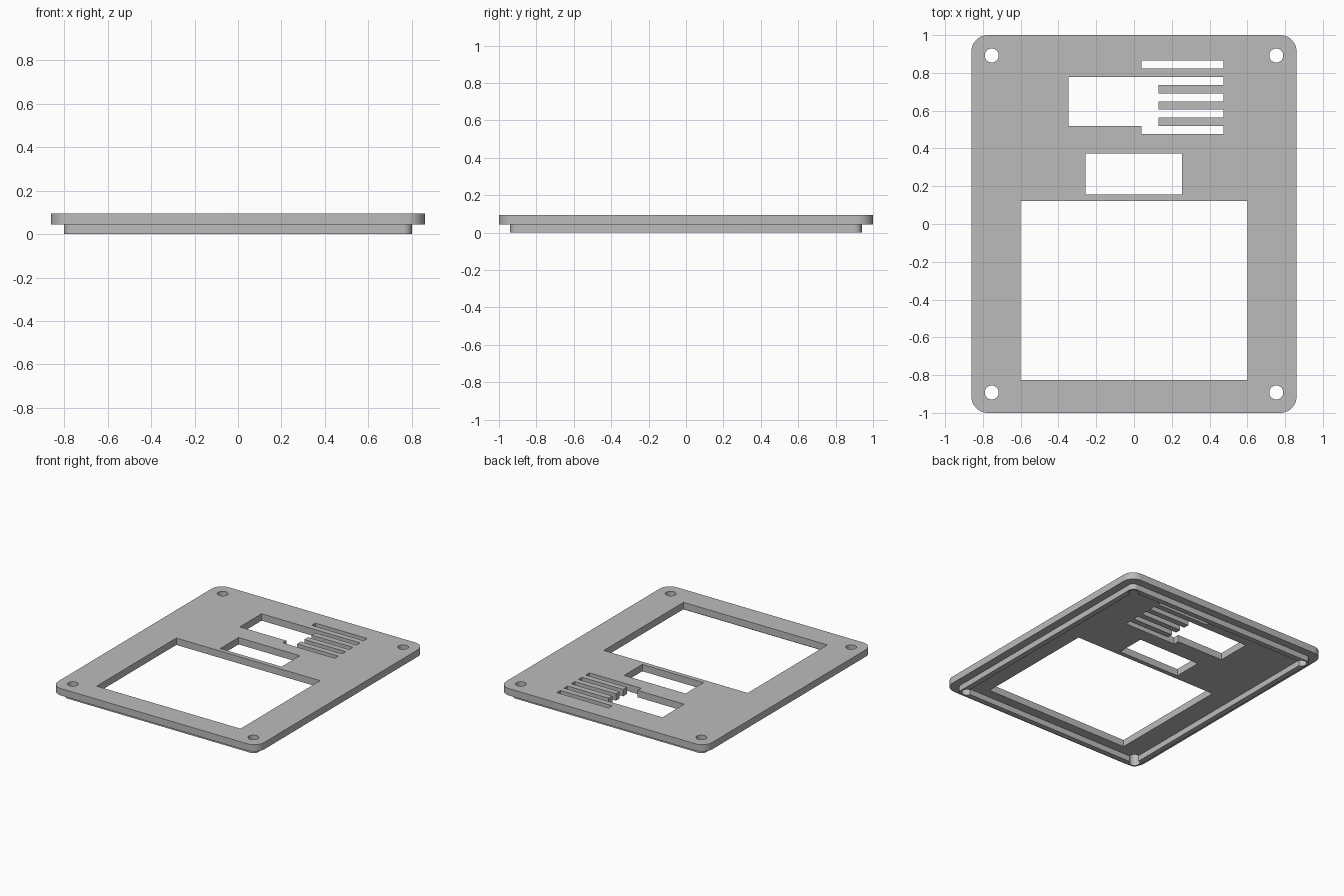
import bpy, bmesh
from math import sin, cos, pi

cube = bpy.data.objects.get("Cube")
if cube:
    bpy.data.objects.remove(cube, do_unlink=True)

grey = bpy.data.materials.new("plain grey")
grey.use_nodes = True
colour = (0.5, 0.5, 0.5, 1)
grey.diffuse_color = colour
grey.node_tree.nodes["Principled BSDF"].inputs["Base Color"].default_value = colour


def rect(x0, x1, y0, y1):
    return [(x0, y0), (x1, y0), (x1, y1), (x0, y1)]


def rounded(hx, hy, r, steps=10):
    """Centred rounded rectangle outline."""
    pts = []
    for k, (sx, sy) in enumerate([(1, 1), (-1, 1), (-1, -1), (1, -1)]):
        for i in range(steps + 1):
            a = (k + i / steps) * pi / 2
            pts.append((sx * (hx - r) + r * cos(a), sy * (hy - r) + r * sin(a)))
    return pts


def slab(name, outlines, z0, z1):
    """Extrude a filled outline, later outlines being openings."""
    curve = bpy.data.curves.new(name + "_outline", "CURVE")
    curve.dimensions = "2D"
    curve.fill_mode = "BOTH"
    curve.extrude = (z1 - z0) / 2
    for pts in outlines:
        spline = curve.splines.new("POLY")
        spline.points.add(len(pts) - 1)
        for p, (x, y) in zip(spline.points, pts):
            p.co = (x, y, 0, 1)
        spline.use_cyclic_u = True
    temp = bpy.data.objects.new(name + "_outline", curve)
    bpy.context.collection.objects.link(temp)
    bpy.context.view_layer.update()
    deps = bpy.context.evaluated_depsgraph_get()
    mesh = bpy.data.meshes.new_from_object(temp.evaluated_get(deps))
    bpy.data.objects.remove(temp, do_unlink=True)
    bm = bmesh.new()
    bm.from_mesh(mesh)
    bmesh.ops.remove_doubles(bm, verts=bm.verts, dist=0.0001)
    bmesh.ops.translate(bm, verts=bm.verts, vec=(0, 0, (z0 + z1) / 2))
    bmesh.ops.recalc_face_normals(bm, faces=bm.faces)
    bm.to_mesh(mesh)
    bm.free()
    mesh.materials.clear()
    mesh.materials.append(grey)
    obj = bpy.data.objects.new(name, mesh)
    bpy.context.collection.objects.link(obj)
    return obj


# Comb-shaped opening: a wide bay with grille slots running off one side
pitch, slot, right = 0.0865, 0.043, 0.473
top = 0.865
tops = [top - i * pitch for i in range(1, 5)]
comb = [(-0.348, tops[0])]
for t in tops[:-1]:
    comb += [(right, t), (right, t - slot), (0.13, t - slot), (0.13, t - pitch)]
low = tops[-1]
comb += [(right, low), (right, low - slot), (0.04, low - slot), (0.04, low), (-0.348, low)]

# Face plate with its windows, and the locating rim beneath
plate = slab("face_plate", [
    rounded(0.86, 1.0, 0.085),
    rect(-0.6, 0.6, -0.827, 0.122),
    rect(-0.257, 0.255, 0.156, 0.373),
    rect(0.04, right, top - slot, top),
    comb,
], 0.043, 0.095)
rim = slab("locating_rim", [rounded(0.8, 0.94, 0.04), rounded(0.76, 0.9, 0.02)], 0, 0.043)

# Screw holes drilled through both parts at the corners
bm = bmesh.new()
for sx in (-1, 1):
    for sy in (-1, 1):
        made = bmesh.ops.create_cone(bm, cap_ends=True, segments=32,
                                     radius1=0.037, radius2=0.037, depth=0.4)
        bmesh.ops.translate(bm, verts=made["verts"], vec=(sx * 0.753, sy * 0.892, 0.05))
drill_mesh = bpy.data.meshes.new("screw_drills")
bm.to_mesh(drill_mesh)
bm.free()
drills = bpy.data.objects.new("screw_drills", drill_mesh)
bpy.context.collection.objects.link(drills)
drills.hide_render = True

for part in (plate, rim):
    mod = part.modifiers.new("screw_holes", "BOOLEAN")
    mod.object = drills
    mod.operation = "DIFFERENCE"
    mod.solver = "EXACT"
    bpy.ops.object.select_all(action="DESELECT")
    part.select_set(True)
    bpy.context.view_layer.objects.active = part
    bpy.ops.object.modifier_apply(modifier=mod.name)
    bpy.ops.object.shade_smooth_by_angle(angle=pi / 6)
bpy.data.objects.remove(drills, do_unlink=True)
